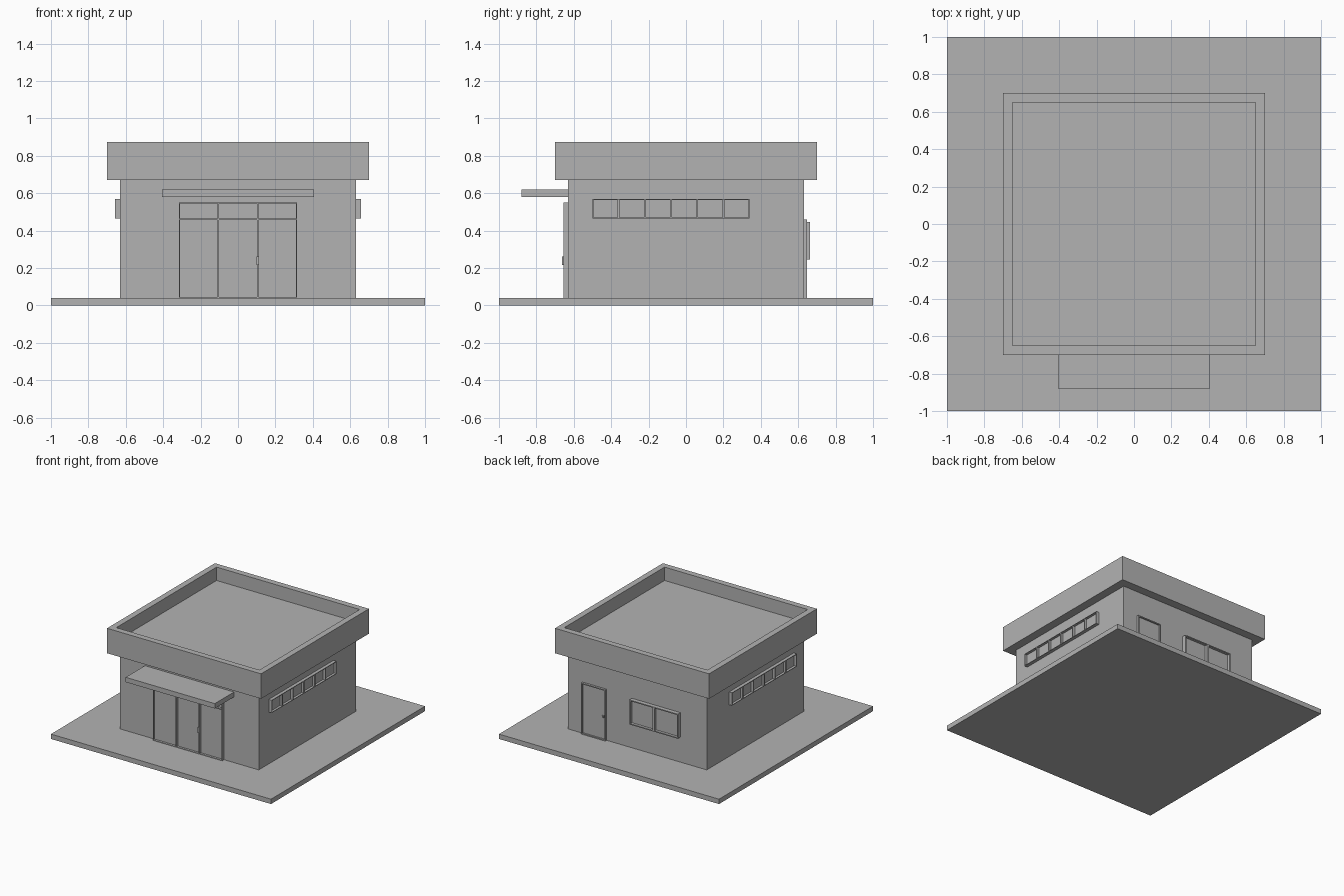
import bpy, bmesh, math
from mathutils import Matrix, Vector

old = bpy.data.objects.get("Cube")
if old:
    bpy.data.objects.remove(old)

# One plain grey for the whole building
GREY = (0.45, 0.45, 0.45, 1)
grey = bpy.data.materials.new("plain grey")
grey.use_nodes = True
grey.diffuse_color = GREY
grey.node_tree.nodes["Principled BSDF"].inputs["Base Color"].default_value = GREY

WALL = 0.63
FRONT, LEFT, BACK, RIGHT = 0, 90, 180, -90


def finish(name, bm, turn=0):
    """Turn the mesh onto its wall and link it as an object."""
    bm.transform(Matrix.Rotation(math.radians(turn), 4, 'Z'))
    mesh = bpy.data.meshes.new(name)
    bm.to_mesh(mesh)
    bm.free()
    mesh.materials.append(grey)
    obj = bpy.data.objects.new(name, mesh)
    bpy.context.collection.objects.link(obj)
    return obj


def box_mesh(lo, hi):
    lo, hi = Vector(lo), Vector(hi)
    bm = bmesh.new()
    bmesh.ops.create_cube(bm, size=1)
    bmesh.ops.scale(bm, vec=hi - lo, verts=bm.verts)
    bmesh.ops.translate(bm, vec=(lo + hi) / 2, verts=bm.verts)
    return bm


def box(name, lo, hi, turn=0):
    return finish(name, box_mesh(lo, hi), turn)


def framed_panel(name, xs, zs, depth, bar, recess, turn):
    """A frame standing out from a wall, with one sunk pane per grid cell."""
    bm = bmesh.new()
    y = -WALL - depth
    grid = [[bm.verts.new((x, y, z)) for z in zs] for x in xs]
    cells = []
    for a, b in zip(grid, grid[1:]):
        for j in range(len(zs) - 1):
            cells.append(bm.faces.new((a[j], b[j], b[j + 1], a[j + 1])))
    # Frame sides back to the wall
    rim = [e for e in bm.edges if e.is_boundary]
    out = bmesh.ops.extrude_edge_only(bm, edges=rim)["geom"]
    bmesh.ops.translate(bm, vec=(0, depth, 0),
                        verts=[g for g in out if isinstance(g, bmesh.types.BMVert)])
    # Panes sunk behind the bars
    bm.normal_update()
    panes = bmesh.ops.inset_individual(bm, faces=cells, thickness=bar)
    walls = bmesh.ops.extrude_discrete_faces(bm, faces=cells)["faces"]
    for f in walls:
        bmesh.ops.translate(bm, vec=(0, recess, 0), verts=f.verts)
    bmesh.ops.recalc_face_normals(bm, faces=bm.faces)
    return finish(name, bm, turn)


def steps(start, end, count):
    return [start + (end - start) * i / count for i in range(count + 1)]


# Ground slab and walls
box("ground_slab", (-1, -1, 0), (1, 1, 0.04))
box("walls", (-WALL, -WALL, 0.04), (WALL, WALL, 0.67))

# Flat roof with a raised parapet
bm = box_mesh((-0.7, -0.7, 0.67), (0.7, 0.7, 0.875))
bm.normal_update()
top = [f for f in bm.faces if f.normal.z > 0.9]
bmesh.ops.inset_region(bm, faces=top, thickness=0.07)
sunk = bmesh.ops.extrude_discrete_faces(bm, faces=top)["faces"]
bmesh.ops.translate(bm, vec=(0, 0, -0.11), verts=sunk[0].verts)
finish("roof_parapet", bm)

# Front entrance
box("entrance_canopy", (-0.405, -0.88, 0.58), (0.405, -WALL, 0.62))
framed_panel("entrance_doors", steps(-0.315, 0.315, 3), [0.04, 0.46, 0.55],
             0.025, 0.006, 0.018, FRONT)
box("entrance_handle", (0.099, -0.664, 0.215), (0.111, -0.655, 0.262))

# High window strips on both sides
framed_panel("left_window_strip", steps(-0.5, 0.34, 6), [0.465, 0.57],
             0.027, 0.007, 0.02, LEFT)
framed_panel("right_window_strip", steps(-0.34, 0.5, 6), [0.465, 0.57],
             0.027, 0.007, 0.02, RIGHT)

# Back door and window
framed_panel("back_door", [-0.5, -0.28], [0.04, 0.46], 0.018, 0.012, 0.012, BACK)
box("back_door_handle", (-0.312, -0.648, 0.225), (-0.297, -0.635, 0.24), BACK)
framed_panel("back_window", steps(-0.05, 0.39, 2), [0.245, 0.447],
             0.034, 0.012, 0.022, BACK)
